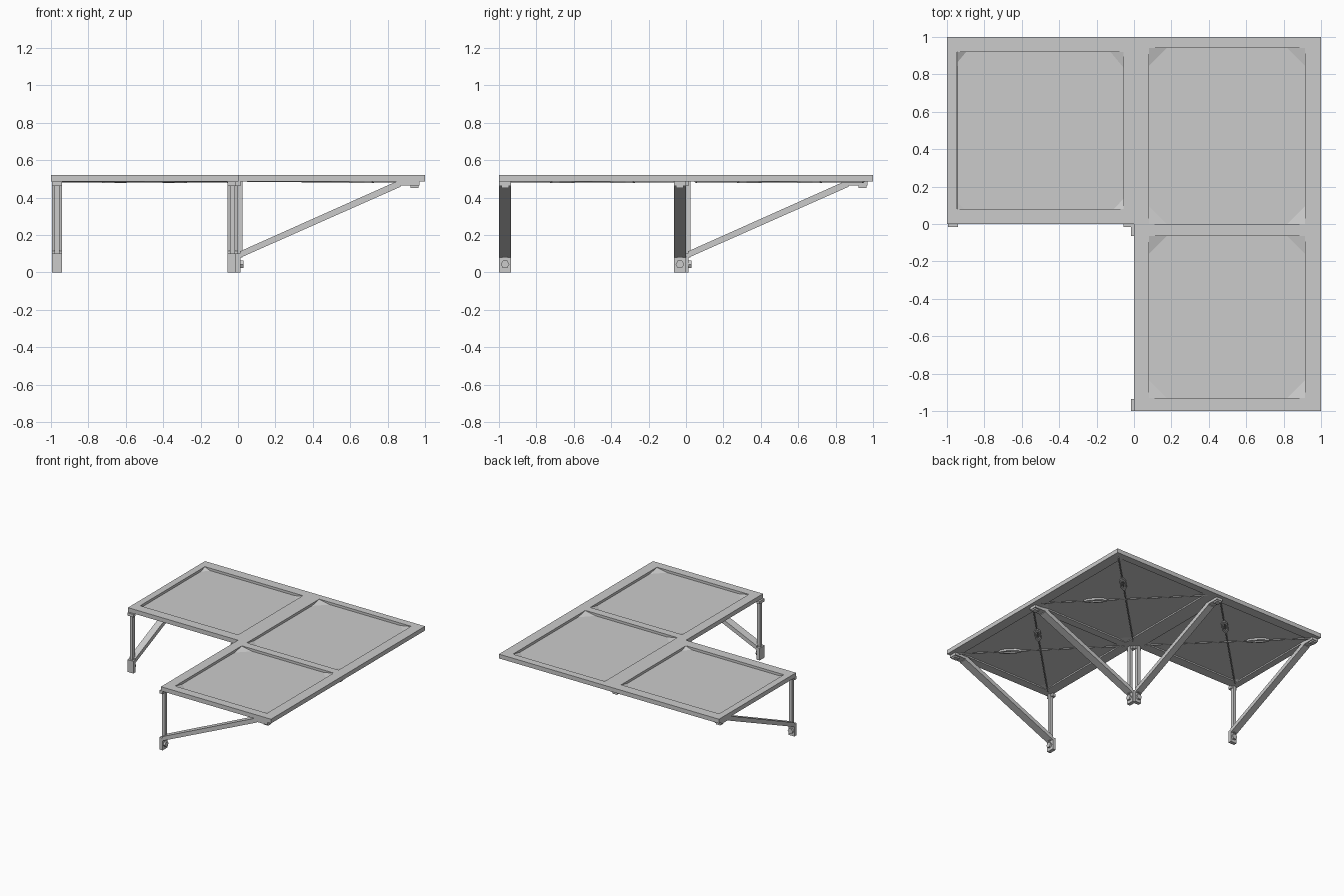
import bpy, bmesh, math
from mathutils import Vector, Matrix

if "Cube" in bpy.data.objects:
    bpy.data.objects.remove(bpy.data.objects["Cube"])

grey = bpy.data.materials.new("light_grey")
grey.diffuse_color = (0.6, 0.6, 0.6, 1)
grey.use_nodes = True
grey.node_tree.nodes["Principled BSDF"].inputs["Base Color"].default_value = grey.diffuse_color

BOTTOM, TOP = 0.485, 0.52      # frame height range
PANEL_Z = 0.5


def finish(name, bm):
    bmesh.ops.recalc_face_normals(bm, faces=bm.faces)
    me = bpy.data.meshes.new(name)
    bm.to_mesh(me)
    bm.free()
    me.materials.append(grey)
    ob = bpy.data.objects.new(name, me)
    bpy.context.collection.objects.link(ob)
    return ob


def box(bm, x0, x1, y0, y1, z0, z1):
    m = Matrix.Translation(((x0 + x1) / 2, (y0 + y1) / 2, (z0 + z1) / 2))
    m = m @ Matrix.Diagonal((x1 - x0, y1 - y0, z1 - z0, 1))
    bmesh.ops.create_cube(bm, size=1, matrix=m)


def prism(bm, profile, v0, v1):
    """Extrude a (u, z) profile sideways from v0 to v1."""
    face = bm.faces.new([bm.verts.new((u, v0, z)) for u, z in profile])
    ext = bmesh.ops.extrude_face_region(bm, geom=[face])
    new = [g for g in ext["geom"] if isinstance(g, bmesh.types.BMVert)]
    bmesh.ops.translate(bm, verts=new, vec=(0, v1 - v0, 0))
    if face.is_valid and len(face.link_loops if hasattr(face, "link_loops") else face.loops) == 0:
        bm.faces.remove(face)


def bay(name, outer, inner, gussets):
    """Rectangular frame with a recessed panel and sloped corner gussets."""
    X0, Y0, X1, Y1 = outer
    x0, y0, x1, y1 = inner
    bm = bmesh.new()
    for a, b, c, d in ((X0, X1, Y0, y0), (X0, X1, y1, Y1), (X0, x0, y0, y1), (x1, X1, y0, y1)):
        if b - a > 0.001 and d - c > 0.001:
            box(bm, a, b, c, d, BOTTOM, TOP)
    finish(name + "_frame", bm)

    bm = bmesh.new()
    box(bm, x0, x1, y0, y1, PANEL_Z - 0.004, PANEL_Z)
    finish(name + "_panel", bm)

    bm = bmesh.new()
    corners = ((x0, y0, 1, 1), (x1, y0, -1, 1), (x0, y1, 1, -1), (x1, y1, -1, -1))
    for (x, y, sx, sy), (gx, gy) in zip(corners, gussets):
        top = bm.verts.new((x, y, TOP - 0.002))
        low = bm.verts.new((x, y, BOTTOM + 0.001))
        a = bm.verts.new((x + sx * gx, y, PANEL_Z - 0.001))
        b = bm.verts.new((x, y + sy * gy, PANEL_Z - 0.001))
        for f in ((top, a, b), (low, b, a), (top, low, a), (top, b, low)):
            bm.faces.new(f)
    finish(name + "_gussets", bm)


def tie_rod(name, start, end, t=0.32):
    """Diagonal rod with a flat open turnbuckle near its start."""
    a, b = Vector((*start, 0.484)), Vector((*end, 0.488))
    d = b - a
    rot = d.to_track_quat('X', 'Z').to_matrix().to_4x4()
    bm = bmesh.new()
    bmesh.ops.create_cone(bm, cap_ends=True, segments=8, radius1=0.005, radius2=0.005,
                          depth=d.length,
                          matrix=Matrix.Translation((a + b) / 2) @ rot @ Matrix.Rotation(math.pi / 2, 4, 'Y'))
    ob = finish(name, bm)
    for p in ob.data.polygons:
        p.use_smooth = len(p.vertices) == 4
    # turnbuckle: ring of quads between an outer and an inner outline
    bm = bmesh.new()
    out = ((-.085, .008), (-.045, .024), (.045, .024), (.085, .008),
           (.085, -.008), (.045, -.024), (-.045, -.024), (-.085, -.008))
    ins = ((-.05, .004), (-.035, .013), (.035, .013), (.05, .004),
           (.05, -.004), (.035, -.013), (-.035, -.013), (-.05, -.004))
    layers = [[bm.verts.new((x, y, z)) for x, y in pts] for pts, z in
              ((out, .007), (ins, .007), (ins, -.007), (out, -.007))]
    for k in range(4):
        p, q = layers[k], layers[(k + 1) % 4]
        for i in range(8):
            j = (i + 1) % 8
            bm.faces.new((p[i], p[j], q[j], q[i]))
    bm.transform(Matrix.Translation(a + d * t) @ rot)
    finish(name + "_turnbuckle", bm)


def arm(name, centre, width, along_y):
    """Wall bracket: foot, bolt, post, sloping strut and tip plate; u runs out from the wall."""
    v0, v1 = centre - width / 2, centre + width / 2
    parts = {}
    bm = parts["foot"] = bmesh.new()
    box(bm, -0.015, 0.014, v0, v1, 0, 0.1)
    bm = parts["post"] = bmesh.new()
    box(bm, -0.004, 0.025, centre - 0.013, centre + 0.013, 0.08, BOTTOM)
    box(bm, -0.015, 0.014, v0, v1, 0.462, BOTTOM)
    bm = parts["strut"] = bmesh.new()
    prism(bm, ((0.012, 0.078), (0.87, 0.458), (0.87, 0.485), (0.845, 0.485), (0.012, 0.113)), v0, v1)
    bm = parts["tip_plate"] = bmesh.new()
    box(bm, 0.86, 0.97, v0, v1, 0.464, BOTTOM)
    box(bm, 0.922, 0.965, centre - 0.02, centre + 0.02, 0.452, 0.465)
    bm = parts["bolt"] = bmesh.new()
    bmesh.ops.create_cone(bm, cap_ends=True, segments=6, radius1=0.023, radius2=0.023, depth=0.02,
                          matrix=Matrix.Translation((0.02, centre, 0.043)) @ Matrix.Rotation(math.pi / 2, 4, 'Y'))
    for part, bm in parts.items():
        if along_y:
            for v in bm.verts:
                v.co.x, v.co.y = v.co.y, v.co.x
        finish(f"{name}_{part}", bm)


# Three roof bays forming an L round the corner
big = [(0.1, 0.1)] * 4
bay("left_bay", (-1, 0, 0, 1), (-0.945, 0.08, -0.055, 0.92),
    [(0.04, 0.04), (0.055, 0.06), (0.05, 0.06), (0.075, 0.09)])
bay("corner_bay", (0, 0, 1, 1), (0.08, 0, 0.915, 0.94), big)
bay("front_bay", (0, -1, 1, 0), (0.08, -0.93, 0.915, -0.065), big)

# Crossed tie rods under each bay
for bay_name, cx, cy in (("left", -1, 0), ("corner", 0, 0), ("front", 0, -1)):
    lo, hi = 0.05, 0.95
    if bay_name == "left":
        tie_rod("left_rod_a", (cx + lo, cy + hi), (cx + hi, cy + lo))
        tie_rod("left_rod_b", (cx + hi, cy + hi), (cx + lo, cy + lo))
    else:
        first = ((cx + hi, cy + lo), (cx + lo, cy + hi))
        tie_rod(bay_name + "_rod_a", *first)
        tie_rod(bay_name + "_rod_b", (cx + hi, cy + hi), (cx + lo, cy + lo))

# Wall brackets
arm("front_end_arm", -0.9675, 0.065, False)
arm("front_corner_arm", -0.0325, 0.065, False)
arm("left_end_arm", -0.968, 0.055, True)
arm("left_corner_arm", -0.0285, 0.055, True)
